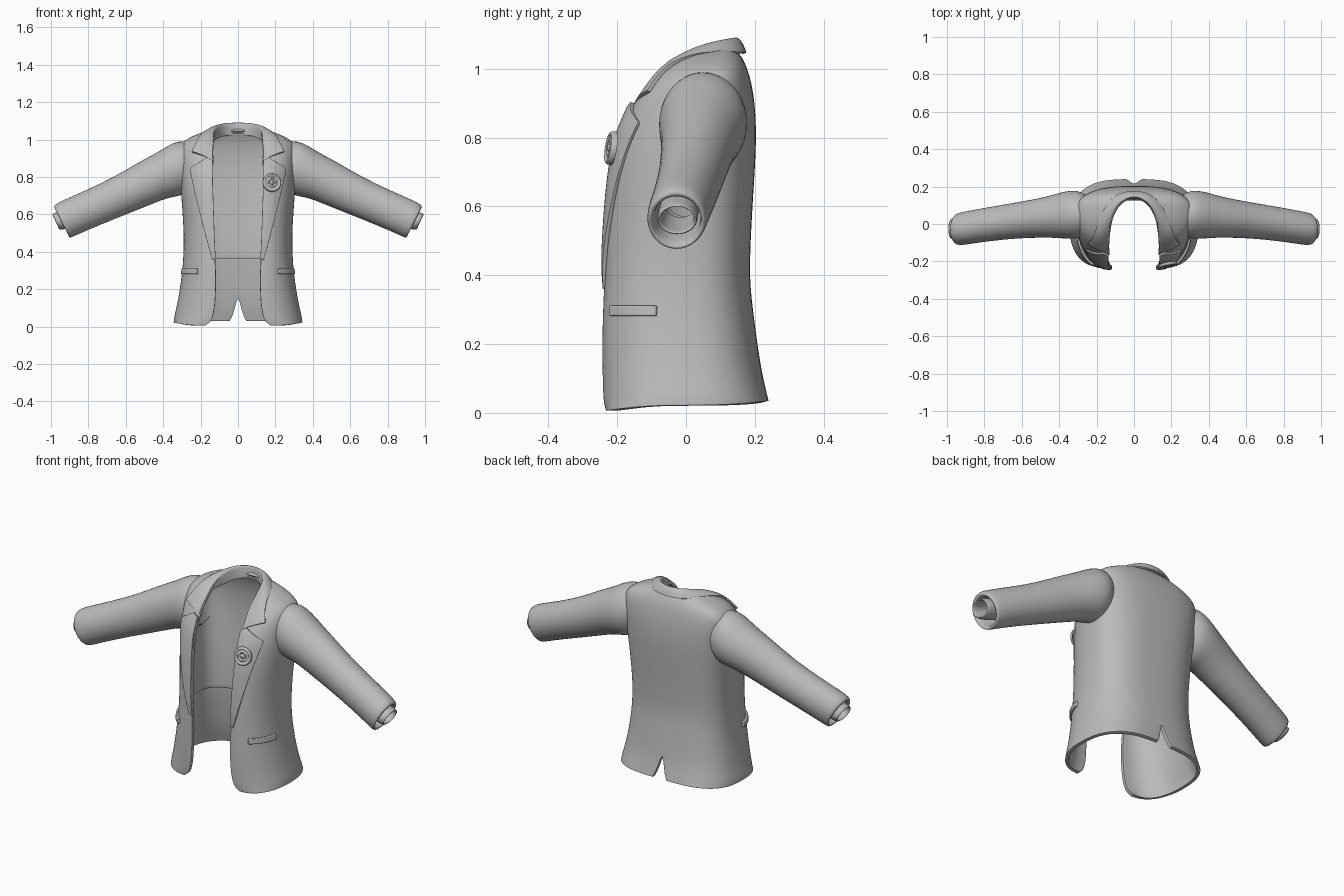
import bpy, math
from mathutils import Vector

cloth = bpy.data.materials.new("grey_cloth")
cloth.diffuse_color = (0.5, 0.5, 0.5, 1)

# Half jacket levels: front edge (x,y,z), side (x,y,z), back centre (x,y,z)
LEVELS = [
    (.175, -.232, .006, .345, -.02, .022, .045, .240, .035),
    (.140, -.240, .030, .343, -.02, .050, .030, .234, .060),
    (.125, -.242, .100, .330, -.02, .100, .016, .222, .110),
    (.120, -.243, .180, .315, -.02, .180, .000, .212, .170),
    (.118, -.242, .280, .300, -.02, .280, .000, .198, .280),
    (.125, -.237, .380, .292, -.01, .380, .000, .185, .380),
    (.130, -.232, .500, .290, .00, .500, .000, .188, .500),
    (.135, -.222, .650, .300, .01, .650, .000, .197, .650),
    (.140, -.205, .780, .310, .03, .780, .000, .205, .780),
    (.140, -.165, .880, .315, .05, .880, .000, .203, .870),
    (.135, -.120, .950, .315, .06, .950, .000, .195, .940),
    (.130, -.070, 1.00, .300, .07, .992, .000, .180, 1.00),
    (.125, -.010, 1.04, .210, .07, 1.035, .000, .160, 1.04),
    (.120, .040, 1.055, .125, .08, 1.06, .000, .140, 1.06),
]


def level(z):
    """Blend two levels at a front height."""
    for lo, hi in zip(LEVELS, LEVELS[1:]):
        if z <= hi[2]:
            t = max(0, (z - lo[2]) / (hi[2] - lo[2]))
            return [a + (b - a) * t for a, b in zip(lo, hi)]
    return LEVELS[-1]


def wall(lv, deg, out=0.0):
    """Point on the jacket wall: 0 = front edge, 90 = side, 180 = back."""
    fx, fy, fz, sx, sy, sz, bx, by, bz = lv
    a = math.radians(deg)
    s, c = abs(math.sin(a)), abs(math.cos(a))
    if deg <= 90:
        p = .9
        x, y = fx + (sx - fx) * s ** p, sy + (fy - sy) * c ** p
        z = fz + (sz - fz) * s * s
        return Vector((x + out * s, y - out * c, z))
    p = .75
    x, y = bx + (sx - bx) * s ** p, sy + (by - sy) * c ** p
    if deg == 180:
        x = bx
    return Vector((x + (out * s if deg < 180 else 0), y + out * c, sz + (bz - sz) * c * c))


def front(x, z, out):
    """Point on the front panel at a given x and z."""
    lv = level(z)
    t = min(1, max(0, (x - lv[0]) / (lv[3] - lv[0])))
    deg = math.degrees(math.asin(t ** (1 / .9)))
    p = wall(lv, deg, out)
    return Vector((x, p.y, z))


def add_mesh(name, verts, faces, mirror=True):
    me = bpy.data.meshes.new(name)
    me.from_pydata([tuple(v) for v in verts], [], faces)
    me.materials.append(cloth)
    me.polygons.foreach_set("use_smooth", [True] * len(faces))
    ob = bpy.data.objects.new(name, me)
    bpy.context.collection.objects.link(ob)
    if mirror:
        m = ob.modifiers.new("mirror", 'MIRROR')
        m.merge_threshold = .002
    return ob


def grid(name, rows, closed=False, thick=0, subdiv=2, mirror=True, bevel=.004):
    n = len(rows[0])
    verts = [p for r in rows for p in r]
    faces = []
    for j in range(len(rows) - 1):
        for i in range(n if closed else n - 1):
            k = (i + 1) % n
            faces.append((j * n + i, j * n + k, (j + 1) * n + k, (j + 1) * n + i))
    ob = add_mesh(name, verts, faces, mirror)
    s = ob.modifiers.new("smooth", 'SUBSURF')
    s.levels = s.render_levels = subdiv
    s.boundary_smooth = 'PRESERVE_CORNERS'
    if thick:
        m = ob.modifiers.new("thickness", 'SOLIDIFY')
        m.thickness, m.offset = thick, -1
        b = ob.modifiers.new("soft_edge", 'BEVEL')
        b.width, b.segments, b.limit_method = bevel, 2, 'ANGLE'
        b.angle_limit = math.radians(50)
    return ob


# Body shell with open front and back vent
grid("jacket_body", [[wall(lv, d) for d in range(0, 181, 10)] for lv in LEVELS],
     thick=.018, bevel=.007)

# Lining hanging inside, ending above the hem
grid("lining", [[wall(level(z), d, -.032) for d in range(30, 181, 10)]
                for z in (.365, .45, .55, .65, .78, .88, .95, 1.0, 1.035)], thick=.006, bevel=.001)

# Lapels: each row runs from the fold (z) to the outer edge (x, z)
LAPEL = [(.36, .138, .36), (.43, .160, .435), (.52, .184, .525), (.62, .212, .635),
         (.72, .238, .74), (.80, .254, .82), (.825, .259, .842), (.835, .256, .850),
         (.86, .21, .878), (.89, .166, .905)]
rows = []
for zi, xo, zo in LAPEL:
    xi = level(zi)[0] - .004
    rows.append([front(xi + (xo - xi) * t, zi + (zo - zi) * t,
                       .013 if zi > .4 else .004) for t in (0, .25, .5, .75, 1)])
grid("lapel", rows, thick=.012)

# Collar: stand, fold line and outer fall
FOLD = [(.135, -.158, .89), (.138, -.10, .975), (.132, -.04, 1.03), (.122, .03, 1.073),
        (.09, .10, 1.093), (.045, .135, 1.099), (0, .145, 1.10)]
FALL = [(.248, -.112, .938), (.222, -.080, .988), (.205, -.035, 1.027), (.178, .05, 1.052),
        (.122, .145, 1.05), (.06, .172, 1.048), (0, .178, 1.047)]
rows = []
for f, o in zip(FOLD, FALL):
    f, o = Vector(f), Vector(o)
    base = Vector((f.x * .97, f.y - .008, f.z - (.075 if f.y > 0 else .025)))
    mid = f.lerp(o, .5) + Vector((.004 if f.x else 0, -.006 if f.y < 0 else .004, .008))
    rows.append([o, mid, f.lerp(o, .12), base.lerp(f, .85), base])
grid("collar", [list(r) for r in reversed(rows)], thick=.010)

# Pocket welts
grid("pocket_welt", [[wall(level(z), d, .012) for d in range(30, 76, 9)]
                     for z in (.282, .297, .312)], thick=.02)


# Sleeves: rings through a top and a bottom point, with y centre and half width
def ring(tx, tz, bx, bz, yc, ry, n=20):
    c = Vector(((tx + bx) / 2, yc, (tz + bz) / 2))
    up = Vector(((tx - bx) / 2, 0, (tz - bz) / 2))
    return [c + up * math.cos(a) + Vector((0, ry * math.sin(a), 0))
            for a in (2 * math.pi * i / n for i in range(n))]


SLEEVE = [(.235, .975, .25, .74, .045, .10), (.29, .998, .285, .705, .05, .128),
          (.345, .987, .325, .695, .05, .131), (.40, .953, .36, .69, .047, .126),
          (.46, .918, .40, .678, .042, .117), (.53, .882, .45, .658, .034, .108),
          (.66, .803, .59, .602, .02, .097), (.82, .727, .75, .538, -.002, .092),
          (.94, .676, .865, .488, -.022, .090), (.978, .655, .893, .474, -.027, .088),
          (.986, .640, .902, .476, -.028, .082), (.978, .626, .905, .488, -.028, .071),
          (.92, .640, .86, .515, -.022, .066), (.80, .69, .75, .57, -.002, .06)]
grid("sleeve", [ring(*s) for s in SLEEVE], closed=True, subdiv=1)

# Inner cuffs peeking out of the sleeves
CUFF = [(.87, .652, .83, .552, -.018, .058), (.965, .617, .925, .517, -.025, .060),
        (.994, .604, .956, .518, -.026, .058), (.995, .597, .960, .524, -.026, .050),
        (.95, .610, .915, .537, -.024, .047), (.86, .642, .83, .568, -.015, .045)]
grid("inner_cuff", [ring(*s) for s in CUFF], closed=True, subdiv=1)


# Round brooch on one lapel: revolved profile of two raised rings and a stud
PROFILE = [(.050, -.008), (.050, .004), (.045, .010), (.039, .010), (.035, .003), (.029, .003),
           (.026, .009), (.021, .009), (.017, .003), (.012, .003), (.010, .010), (.002, .012)]
q = Vector((.2, -1, .16)).to_track_quat('Z', 'Y')
centre = front(.182, .77, .017)
rows = [[centre + q @ Vector((r * math.cos(a), r * math.sin(a), h))
         for a in (2 * math.pi * i / 24 for i in range(24))] for r, h in PROFILE]
grid("brooch", rows, closed=True, subdiv=1, mirror=False)
